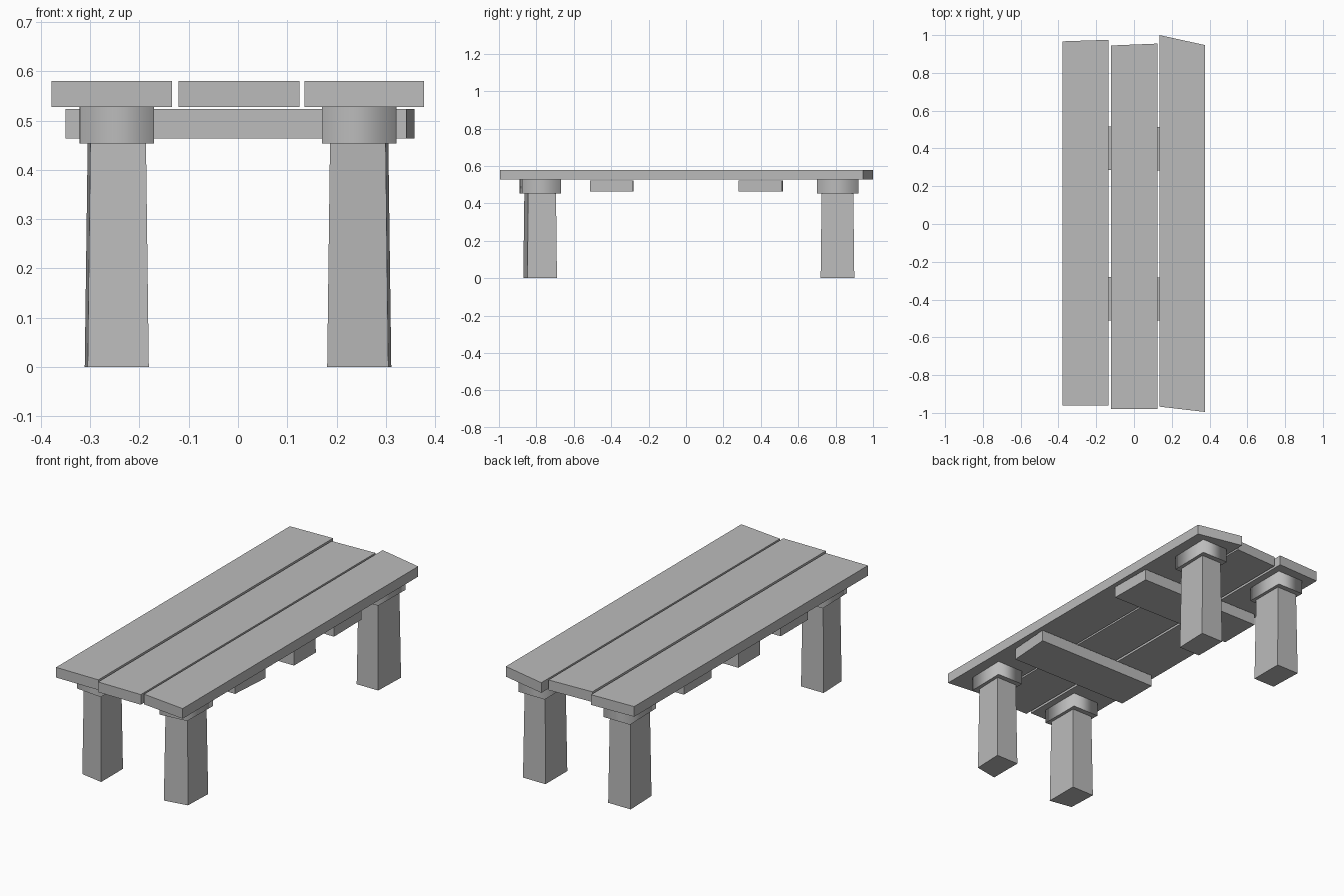
import bpy
import bmesh

cube = bpy.data.objects.get("Cube")
if cube:
    bpy.data.objects.remove(cube, do_unlink=True)

stone = bpy.data.materials.new("grey stone")
stone.use_nodes = True
GREY = (0.5, 0.5, 0.5, 1)
stone.diffuse_color = GREY
stone.node_tree.nodes["Principled BSDF"].inputs["Base Color"].default_value = GREY


def block(name, corners, z0, z1, taper=(1, 1), soft_sides=False):
    """Prism over a four-cornered footprint, narrowed towards its top."""
    cx = sum(x for x, y in corners) / 4
    cy = sum(y for x, y in corners) / 4
    bm = bmesh.new()
    low = [bm.verts.new((x, y, z0)) for x, y in corners]
    high = [bm.verts.new((cx + (x - cx) * taper[0], cy + (y - cy) * taper[1], z1))
            for x, y in corners]
    bm.faces.new(low)
    bm.faces.new(high)
    for i in range(4):
        j = (i + 1) % 4
        side = bm.faces.new((low[i], low[j], high[j], high[i]))
        side.smooth = soft_sides
    bmesh.ops.recalc_face_normals(bm, faces=bm.faces)
    # Rims stay crisp; only the upright corners are softened
    for e in bm.edges:
        e.smooth = soft_sides and e.verts[0].co.z != e.verts[1].co.z
    mesh = bpy.data.meshes.new(name)
    bm.to_mesh(mesh)
    bm.free()
    mesh.materials.append(stone)
    obj = bpy.data.objects.new(name, mesh)
    bpy.context.collection.objects.link(obj)
    return obj


def quad(x0, x1, front, back):
    """Footprint whose front and back ends may be cut at a slant."""
    return [(x0, front[0]), (x1, front[1]), (x1, back[1]), (x0, back[0])]


# Three top planks with uneven ends
block("right_plank", quad(-0.378, -0.134, (-0.96, -0.96), (0.967, 0.975)), 0.527, 0.58)
block("middle_plank", quad(-0.121, 0.125, (-0.98, -0.98), (0.945, 0.955)), 0.527, 0.58)
block("left_plank", quad(0.135, 0.377, (-0.967, -0.995), (1.0, 0.947)), 0.527, 0.58)

# Two cross beams beneath the planks
block("front_beam", [(-0.35, -0.508), (0.342, -0.513), (0.358, -0.283), (-0.35, -0.28)],
      0.463, 0.523)
block("back_beam", [(-0.35, 0.29), (0.358, 0.28), (0.355, 0.513), (-0.35, 0.518)],
      0.463, 0.523)

# Four tapered legs, each with a softly shaded cap
for side, s in (("right", -1), ("left", 1)):
    for end, front, back, slant in (("front", -0.87, -0.69, 0.022), ("back", 0.72, 0.90, 0)):
        leg = [(s * 0.181, front), (s * 0.305, front + slant),
               (s * 0.311, back), (s * 0.181, back)]
        block(f"{end}_{side}_leg", leg, 0, 0.455, (0.91, 0.94))
        cap = [(s * 0.17, front - 0.019), (s * 0.318, front - 0.019 + slant * 0.7),
               (s * 0.322, back + 0.022), (s * 0.17, back + 0.022)]
        block(f"{end}_{side}_cap", cap, 0.453, 0.527, soft_sides=True)
